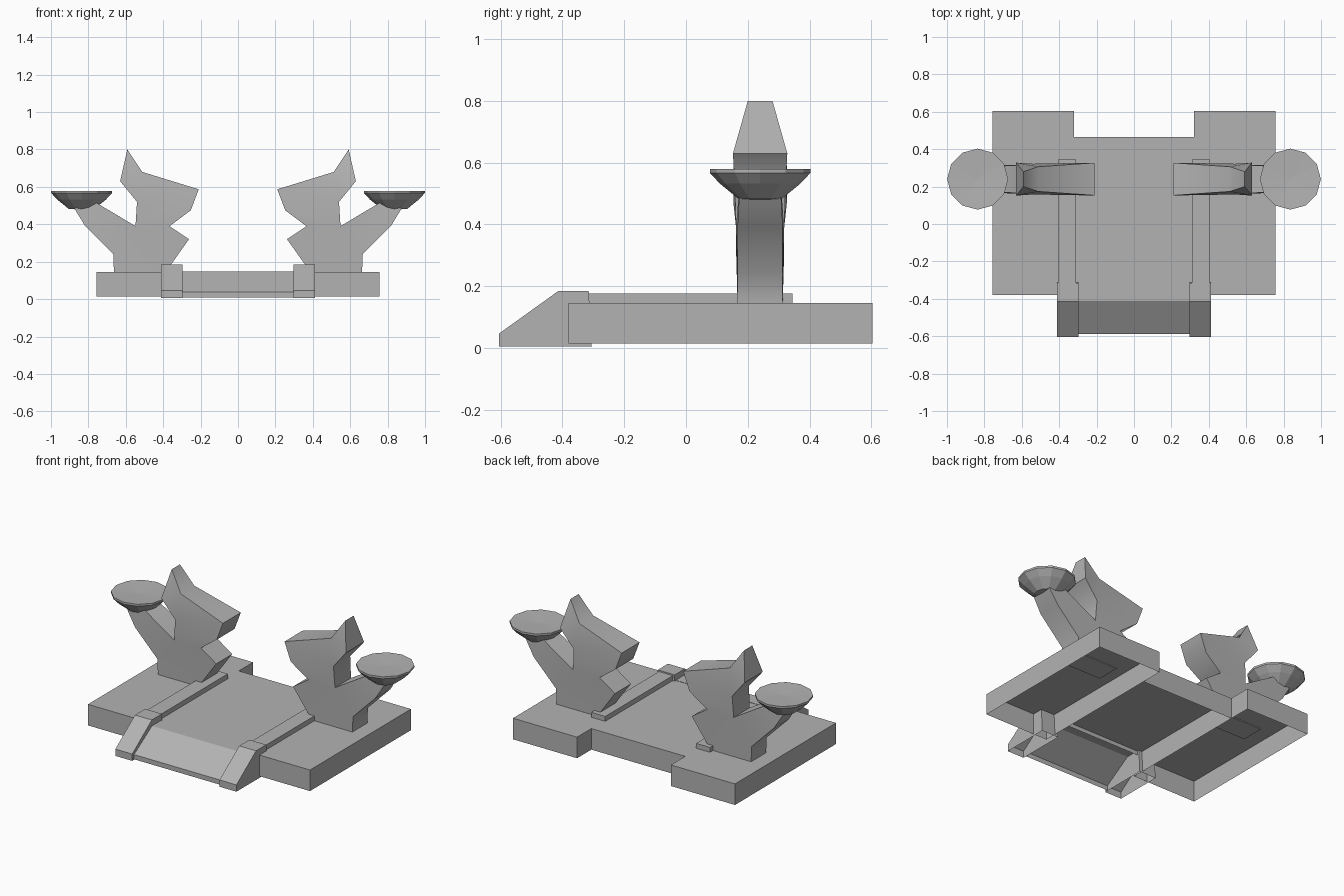
import bpy, bmesh
from math import cos, sin, tau, radians

if "Cube" in bpy.data.objects:
    bpy.data.objects.remove(bpy.data.objects["Cube"])

grey = bpy.data.materials.new("dark_grey")
grey.diffuse_color = (0.45, 0.45, 0.45, 1)
grey.use_nodes = True
grey.node_tree.nodes["Principled BSDF"].inputs["Base Color"].default_value = grey.diffuse_color


def make(name, verts, faces, mirror=False, smooth=0):
    me = bpy.data.meshes.new(name)
    me.from_pydata(verts, [], faces)
    me.materials.append(grey)
    bm = bmesh.new()
    bm.from_mesh(me)
    bmesh.ops.recalc_face_normals(bm, faces=bm.faces)
    for f in bm.faces:
        f.smooth = smooth > 0
    bm.to_mesh(me)
    bm.free()
    if smooth:
        me.set_sharp_from_angle(angle=radians(smooth))
    ob = bpy.data.objects.new(name, me)
    bpy.context.collection.objects.link(ob)
    if mirror:
        ob.modifiers.new("Mirror", 'MIRROR')
    return ob


def prism(name, profile, x0, x1, mirror=False, caps=True):
    """Side profile (y, z) swept along x; the closing bottom edge stays open."""
    n = len(profile)
    verts = [(x, y, z) for x in (x0, x1) for y, z in profile]
    faces = [(i, i + 1, n + i + 1, n + i) for i in range(n - 1)]
    if caps:
        faces += [tuple(range(n)), tuple(range(n, 2 * n))]
    return make(name, verts, faces, mirror)


def block(name, x0, x1, y0, y1, z0, z1, mirror=False):
    return prism(name, [(y0, z0), (y0, z1), (y1, z1), (y1, z0)], x0, x1, mirror)


# Hollow base: wide side blocks, with the middle floor spanning between them
block("side_block", 0.32, 0.757, -0.38, 0.604, 0.015, 0.145, True)
prism("middle_floor", [(-0.325, 0.145), (0.465, 0.145), (0.465, 0.015)],
      -0.32, 0.32, caps=False)

# Raised rails along the floor, with sloped front caps
block("rail", 0.31, 0.405, -0.33, 0.344, 0.146, 0.176, True)
prism("rail_cap", [(-0.605, 0.005), (-0.605, 0.047), (-0.414, 0.184),
                   (-0.315, 0.184), (-0.305, 0.005)], 0.298, 0.413, True)

# Entry ramp between the caps
prism("ramp", [(-0.587, 0.008), (-0.587, 0.037), (-0.412, 0.147),
               (-0.325, 0.147), (-0.325, 0.12)], -0.3, 0.3)

# Statue: front outline (x, z, half depth), panelled into simple side faces
CY = 0.24
outline = [(.39, .14, .073), (.663, .14, .073), (.667, .24, .073), (.82, .395, .073),
           (.875, .485, .068), (.757, .515, .068), (.548, .39, .078),
           (.54, .52, .082), (.63, .63, .088), (.592, .80, .04), (.512, .68, .066),
           (.21, .587, .087), (.252, .475, .087), (.366, .39, .078), (.262, .32, .078)]
panels = [(0, 1, 2, 6), (0, 6, 13, 14), (2, 3, 6), (3, 4, 5, 6), (6, 7, 12, 13),
          (7, 8, 10), (7, 10, 11, 12), (8, 9, 10)]
n = len(outline)
verts = [(x, CY + s * h, z) for s in (-1, 1) for x, z, h in outline]
faces = [(i, (i + 1) % n, n + (i + 1) % n, n + i) for i in range(n)]
faces += panels + [tuple(n + i for i in p) for p in panels]
make("animal_statue", verts, faces, True, smooth=50)

# Twelve-sided bowl on the statue arm
SEG = 12
rings = [(0.163, 0.579), (0.163, 0.567), (0.13, 0.532), (0.07, 0.483)]
verts = [(0.836 + r * cos(tau * i / SEG), CY + r * sin(tau * i / SEG), z)
         for r, z in rings for i in range(SEG)]
verts += [(0.836, CY, 0.572), (0.836, CY, 0.477)]
faces = []
for i in range(SEG):
    j = (i + 1) % SEG
    for k in range(len(rings) - 1):
        a = k * SEG
        faces.append((a + i, a + j, a + SEG + j, a + SEG + i))
    b = (len(rings) - 1) * SEG
    faces += [(i, j, len(verts) - 2), (b + i, b + j, len(verts) - 1)]
make("bowl", verts, faces, True)
